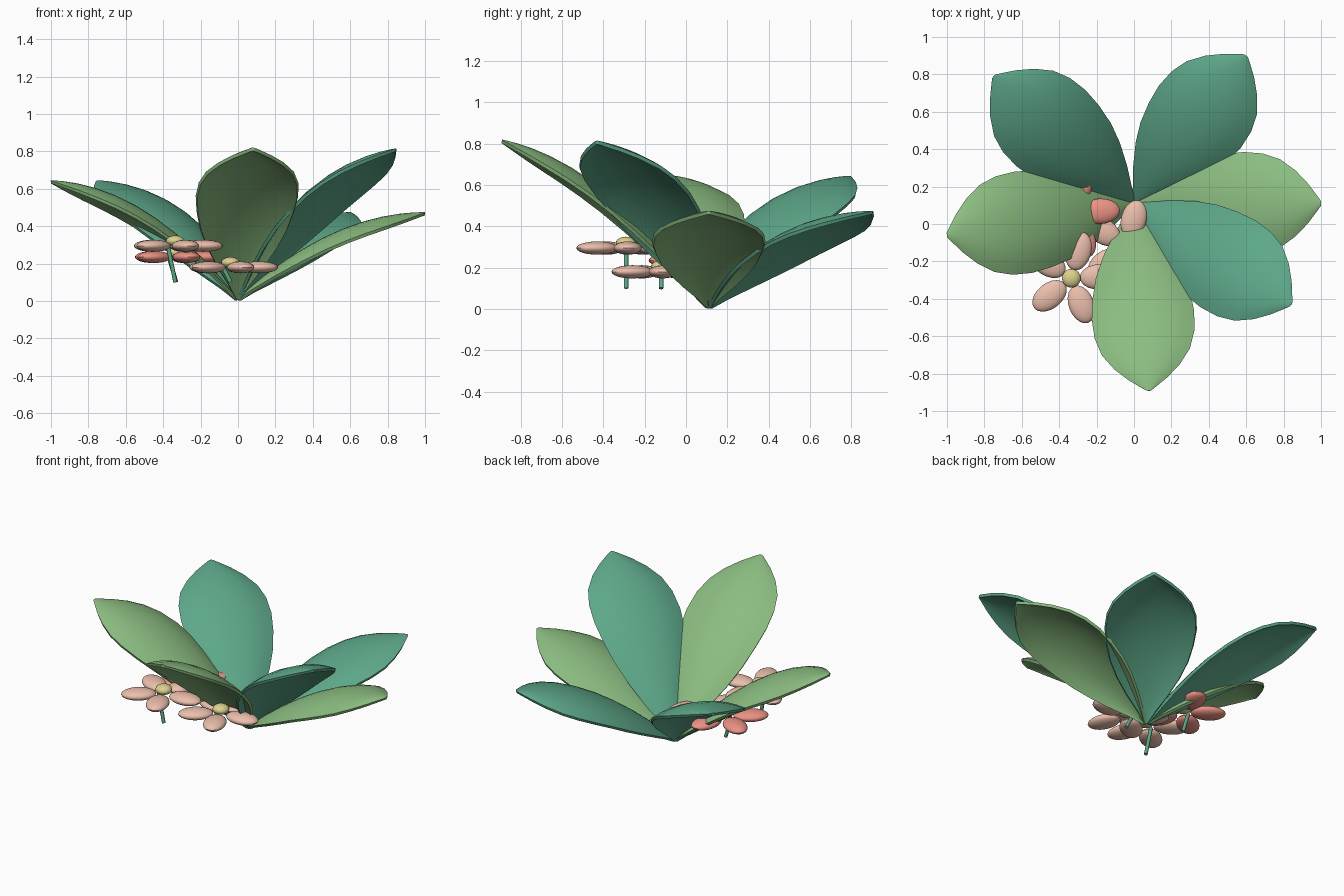
import bpy, bmesh
from math import sin, cos, radians, sqrt
from mathutils import Vector, Matrix

if "Cube" in bpy.data.objects:
    bpy.data.objects.remove(bpy.data.objects["Cube"])


def material(name, rgb):
    m = bpy.data.materials.new(name)
    m.diffuse_color = (*rgb, 1)
    m.use_nodes = True
    m.node_tree.nodes["Principled BSDF"].inputs["Base Color"].default_value = m.diffuse_color
    return m


LIGHT = material("light_green", (0.26, 0.51, 0.22))
TEAL = material("teal_green", (0.11, 0.39, 0.25))
PINK = material("pale_pink", (0.83, 0.52, 0.41))
SALMON = material("salmon", (0.83, 0.29, 0.23))
YELLOW = material("yellow", (0.72, 0.64, 0.27))


def finish(name, bm, mat, thickness=0):
    me = bpy.data.meshes.new(name)
    bm.to_mesh(me)
    bm.free()
    me.materials.append(mat)
    ob = bpy.data.objects.new(name, me)
    bpy.context.collection.objects.link(ob)
    bpy.ops.object.select_all(action='DESELECT')
    bpy.context.view_layer.objects.active = ob
    ob.select_set(True)
    if thickness:
        mod = ob.modifiers.new("thickness", 'SOLIDIFY')
        mod.thickness = thickness
        mod.offset = -1
        bpy.ops.object.modifier_apply(modifier=mod.name)
    bpy.ops.object.shade_smooth_by_angle(angle=radians(40))
    return ob


# Leaf outline: (position along the leaf, half width)
OUTLINE = [(0, .015), (.06, .06), (.14, .125), (.24, .19), (.34, .235), (.45, .262), (.56, .275),
           (.67, .267), (.77, .236), (.86, .175), (.93, .105), (.98, .04), (1, .012)]
BASE = Vector((0, 0.11, 0.015))


def leaf(name, tip, bend, mat):
    """Arched leaf whose sides droop, running from the rosette centre to the tip."""
    run = Vector((tip[0] - BASE.x, tip[1] - BASE.y, 0))
    length = run.length
    out = run.normalized()
    side = Vector((-out.y, out.x, 0))
    rise = tip[2] - BASE.z
    bm = bmesh.new()
    rows = []
    n = 10
    for t, w in OUTLINE:
        spine = BASE + run * t + Vector((0, 0, rise * ((1 + bend) * t - bend * t * t)))
        slope = rise * (1 + bend - 2 * bend * t) / length
        normal = (Vector((0, 0, 1)) - out * slope).normalized()
        row = []
        for j in range(n + 1):
            v = 2 * j / n - 1
            row.append(bm.verts.new(spine + side * (w * v) - normal * (0.24 * w * abs(v) ** 2.2)))
        rows.append(row)
    for a, b in zip(rows, rows[1:]):
        for j in range(n):
            bm.faces.new((a[j], b[j], b[j + 1], a[j + 1]))
    finish(name, bm, mat, 0.018)


# Rosette of six leaves
leaf("leaf_front", (0.08, -0.89, 0.82), 0.75, LIGHT)
leaf("leaf_front_right", (0.84, -0.43, 0.815), 0.8, TEAL)
leaf("leaf_right", (1.0, 0.11, 0.475), 1.0, LIGHT)
leaf("leaf_back_right", (0.60, 0.90, 0.475), 1.0, TEAL)
leaf("leaf_back_left", (-0.75, 0.79, 0.645), 0.95, TEAL)
leaf("leaf_left", (-1.0, -0.06, 0.645), 0.95, LIGHT)


def ellipsoid(bm, center, size, turn=0):
    m = Matrix.Translation(center) @ Matrix.Rotation(turn, 4, 'Z') @ Matrix.Diagonal((*size, 1))
    bmesh.ops.create_uvsphere(bm, u_segments=20, v_segments=12, radius=1, matrix=m)


def flower(name, center, mat):
    c = Vector(center)
    # Five flattened petals
    bm = bmesh.new()
    for k in range(5):
        a = radians(3 + 72 * k)
        ellipsoid(bm, c + Vector((cos(a), sin(a), 0)) * 0.15, (0.105, 0.068, 0.032), a)
    finish(name + "_petals", bm, mat)
    # Round centre
    bm = bmesh.new()
    ellipsoid(bm, c + Vector((0, 0, 0.025)), (0.05, 0.05, 0.03))
    finish(name + "_centre", bm, YELLOW)
    # Slightly leaning stem
    top = c + Vector((-0.04, 0, 0))
    foot = Vector((c.x, c.y, 0.10))
    d = top - foot
    m = Matrix.Translation((top + foot) / 2) @ d.to_track_quat('Z', 'Y').to_matrix().to_4x4()
    bm = bmesh.new()
    bmesh.ops.create_cone(bm, cap_ends=True, segments=10, radius1=0.011, radius2=0.011,
                          depth=d.length, matrix=m)
    finish(name + "_stem", bm, TEAL)


flower("flower_outer", (-0.335, -0.29, 0.295), PINK)
flower("flower_inner", (-0.04, -0.12, 0.18), PINK)
flower("flower_left", (-0.33, 0.06, 0.235), SALMON)
